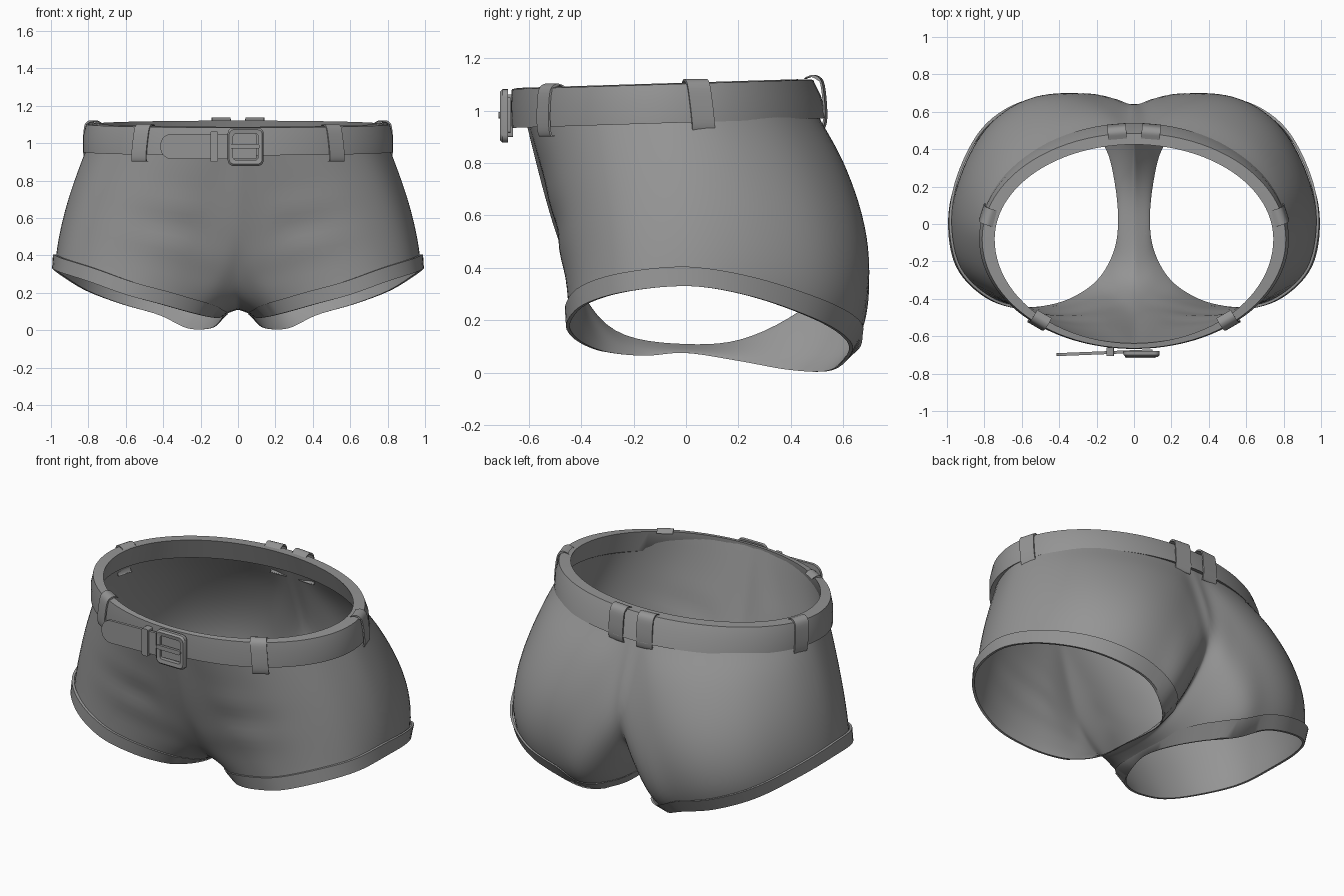
import bpy, bmesh, math
from mathutils import Vector

if "Cube" in bpy.data.objects:
    bpy.data.objects.remove(bpy.data.objects["Cube"])

mat = bpy.data.materials.new("grey_cloth")
mat.diffuse_color = (0.3, 0.3, 0.3, 1)
mat.use_nodes = True
mat.node_tree.nodes["Principled BSDF"].inputs["Base Color"].default_value = mat.diffuse_color


def make(name, verts, faces, angle=40, mirror=False, relax=0):
    me = bpy.data.meshes.new(name)
    me.from_pydata([tuple(v) for v in verts], [], faces)
    me.materials.append(mat)
    ob = bpy.data.objects.new(name, me)
    bpy.context.collection.objects.link(ob)
    bm = bmesh.new()
    bm.from_mesh(me)
    if mirror:
        geom = bm.verts[:] + bm.edges[:] + bm.faces[:]
        bmesh.ops.mirror(bm, geom=geom, axis='X', merge_dist=0.0005)
    bmesh.ops.remove_doubles(bm, verts=bm.verts, dist=0.0004)
    bmesh.ops.recalc_face_normals(bm, faces=bm.faces)
    for _ in range(relax):
        bmesh.ops.smooth_vert(bm, verts=[v for v in bm.verts if not v.is_boundary], factor=0.5,
                              use_axis_x=True, use_axis_y=True, use_axis_z=True)
    bm.to_mesh(me)
    bm.free()
    bpy.context.view_layer.objects.active = ob
    ob.select_set(True)
    bpy.ops.object.shade_smooth_by_angle(angle=math.radians(angle))
    ob.select_set(False)
    return ob


def grid(rows, wrap_u=True, wrap_v=False):
    """Vertices and quads for a list of equally long rows."""
    n, m = len(rows[0]), len(rows)
    faces = []
    for j in range(m if wrap_v else m - 1):
        for i in range(n if wrap_u else n - 1):
            k, l = (i + 1) % n, (j + 1) % m
            faces.append((j * n + i, j * n + k, l * n + k, l * n + i))
    return [p for r in rows for p in r], faces


def spline(pts, sub, closed=False):
    """Catmull-Rom points through pts."""
    pts = [Vector(p) for p in pts]
    n = len(pts)
    at = (lambda i: pts[i % n]) if closed else (lambda i: pts[min(max(i, 0), n - 1)])
    out = []
    for i in range(n if closed else n - 1):
        a, b, c, d = at(i - 1), at(i), at(i + 1), at(i + 2)
        for s in range(sub):
            t = s / sub
            out.append(0.5 * (2 * b + (c - a) * t + (2 * a - 5 * b + 4 * c - d) * t * t
                              + (3 * b - a - 3 * c + d) * t ** 3))
    return out if closed else out + [pts[-1]]


def oval(deg, rx, front, back, z0):
    """Point of the waist oval; -90 degrees is the front."""
    a = math.radians(deg)
    s = math.sin(a)
    y = -0.08 + s * ((back + 0.08) if s > 0 else (-0.08 - front))
    return Vector((rx * math.cos(a), y, z0 + 0.031 * y))


# Leg opening, and the waist-and-centre-seam loop that it is lofted to
SUB, ROWS = 6, 24
hem = spline([(.98, .02, .33), (.94, -.22, .31), (.79, -.38, .26), (.60, -.442, .19),
              (.42, -.425, .14), (.28, -.365, .10), (.18, -.28, .075), (.11, -.15, .065),
              (.085, 0, .075), (.10, .2, .045), (.15, .4, .01), (.27, .55, .01),
              (.42, .62, .08), (.62, .595, .14), (.80, .475, .21), (.93, .25, .29)], SUB, True)
W = (0.765, -0.642, 0.455, 1.10)
front_arc = [oval(a, *W) for a in (0, -30, -55, -75, -90)]
back_arc = [oval(a, *W) for a in (90, 70, 45, 20, 0)]
seam = [front_arc[-1], (0, -.535, .65), (0, -.43, .37), (0, -.28, .16), (0, 0, .11),
        (0, .25, .14), (0, .53, .32), (0, .655, .60), back_arc[0]]
top = (spline(front_arc, SUB)[:-1] + spline(seam, SUB)[:-1] + spline(back_arc, SUB)[:-1])
# Outward fullness of each column (x, y) and where along the column it peaks
full = spline([(.035, 0, .8), (.025, 0, .8), (.01, .01, .8), (0, .025, .8), (0, .025, .8),
               (0, .01, .8), (0, -.01, .8), (.012, -.01, .8), (.015, 0, .8), (.01, .02, .7),
               (0, .055, .6), (.02, .095, .6), (.03, .138, .78), (.05, .14, .8),
               (.06, .10, .8), (.05, .04, .8)], SUB, True)


def surface(i, t):
    fade = min(1, (1 - t) / 0.25)
    fade = fade * (1.5 - .5 * fade) if full[i].y > .03 else 1
    p = hem[i].lerp(top[i], t)
    p += Vector((full[i].x, full[i].y, 0)) * math.sin(math.pi * t ** full[i].z) * fade
    # soft creases fanning from the crotch over the front
    if p.y < -0.2 and 0.03 < p.x:
        w = math.sin(math.pi * min(t, 1)) * math.exp(-((p.x - .33) / .2) ** 2)
        w *= math.exp(-((p.z - .5) / .2) ** 2)
        p.y += 0.024 * w * math.sin(30 * (p.z - 0.25 * p.x))
    return p


N = len(hem)
rows = [[surface(i, j / ROWS) for i in range(N)] for j in range(ROWS + 1)]
make("shorts_body", *grid(rows), angle=75, mirror=True, relax=8)

# Turned-up hem bands
band = [[], [], [], []]
for i in range(N):
    tan = hem[(i + 1) % N] - hem[i - 1]
    out = Vector((-tan.y, tan.x, 0)).normalized()
    if out.dot(hem[i] - Vector((.52, .08, hem[i].z))) < 0:
        out = -out
    length = (top[i] - hem[i]).length
    t = min(0.078 / length, 0.45)
    lo, hi = surface(i, 0), surface(i, t)
    thick = 0.014 if hem[i].x > 0.2 else 0.006
    for r, p in zip(band, (lo, lo + out * thick, hi + out * thick, hi)):
        r.append(p)
make("hem_bands", *grid(band), mirror=True)

# Belt: closed ring section following the waist
section = [(.828, -.665, .54, .955), (.828, -.668, .515, 1.04), (.812, -.665, .485, 1.103),
           (.745, -.638, .425, 1.107), (.785, -.645, .47, .98)]
make("belt", *grid([[oval(a * 3.75, *s) for a in range(96)] for s in section], wrap_v=True))


# Belt loops: arched straps over the belt
def belt_loop(name, deg, width, lean=0.0):
    c = oval(deg, .825, -.668, .525, 1.022)
    d = oval(deg + 1, .825, -.668, .525, 1.03) - oval(deg - 1, .825, -.668, .525, 1.03)
    side = Vector((d.x, d.y, 0)).normalized()
    out = Vector((side.y, -side.x, 0))
    path = spline([(-.06, .09, 0), (-.03, .098, 0), (.0, .075, 0), (.012, .0, 0),
                   (.014, -.07, 0), (.006, -.103, 0), (-.006, -.10, 0)], 4)
    rws = []
    for inset, w in ((0, -1), (0, 1), (.008, 1), (.008, -1)):
        rws.append([c + out * (p.x - inset) + side * (w * width / 2 + lean * p.y)
                    + Vector((0, 0, p.y - (inset if p.y > .08 else 0))) for p in path])
    make(name, *grid(rws, wrap_u=False, wrap_v=True))


for label, s, degs in (("right", 1, (-51, 13, 83.5)), ("left", -1, (-129, 167, 96.5))):
    for place, deg, width, lean in zip(("front", "side", "back"), degs, (.09, .09, .10), (-.08, -.1, 0)):
        belt_loop(f"{place}_{label}_belt_loop", deg, width, lean * s)


# Flat rounded outlines in the front plane
def rounded(x0, x1, z0, z1, r, y, rl=None):
    pts = []
    for cx, cz, a0, rad in ((x1, z1, 0, r), (x0, z1, 90, rl or r), (x0, z0, 180, rl or r), (x1, z0, 270, r)):
        sx, sz = (1 if cx == x1 else -1), (1 if cz == z1 else -1)
        for k in range(6):
            a = math.radians(a0 + 18 * k)
            pts.append(Vector((cx - sx * rad + rad * math.cos(a), y, cz - sz * rad + rad * math.sin(a))))
    return pts


def plate(name, y0, y1, *shape, rl=None, slant=0.0):
    a, b = rounded(*shape, y0, rl), rounded(*shape, y1, rl)
    for p in a + b:
        p.y += slant * p.x
    v, f = grid([a, b])
    n = len(a)
    make(name, v, f + [tuple(range(n)), tuple(range(2 * n - 1, n - 1, -1))])


# Belt tongue, its keeper, and the buckle
plate("belt_tongue", -.69, -.674, -.415, .10, .915, 1.05, .01, rl=.06, slant=.04)
plate("belt_keeper", -.705, -.66, -.148, -.108, .90, 1.062, .006)
outer, inner = (-.055, .137, .878, 1.082, .03), (-.026, .108, .91, 1.05, .015)
make("buckle_frame", *grid([rounded(*outer, -.68), rounded(*outer, -.7),
                            rounded(-.047, .129, .888, 1.072, .025, -.71),
                            rounded(*inner, -.706), rounded(*inner, -.68)], wrap_v=True))
plate("buckle_prong", -.716, -.70, -.045, .115, .97, .995, .01)
